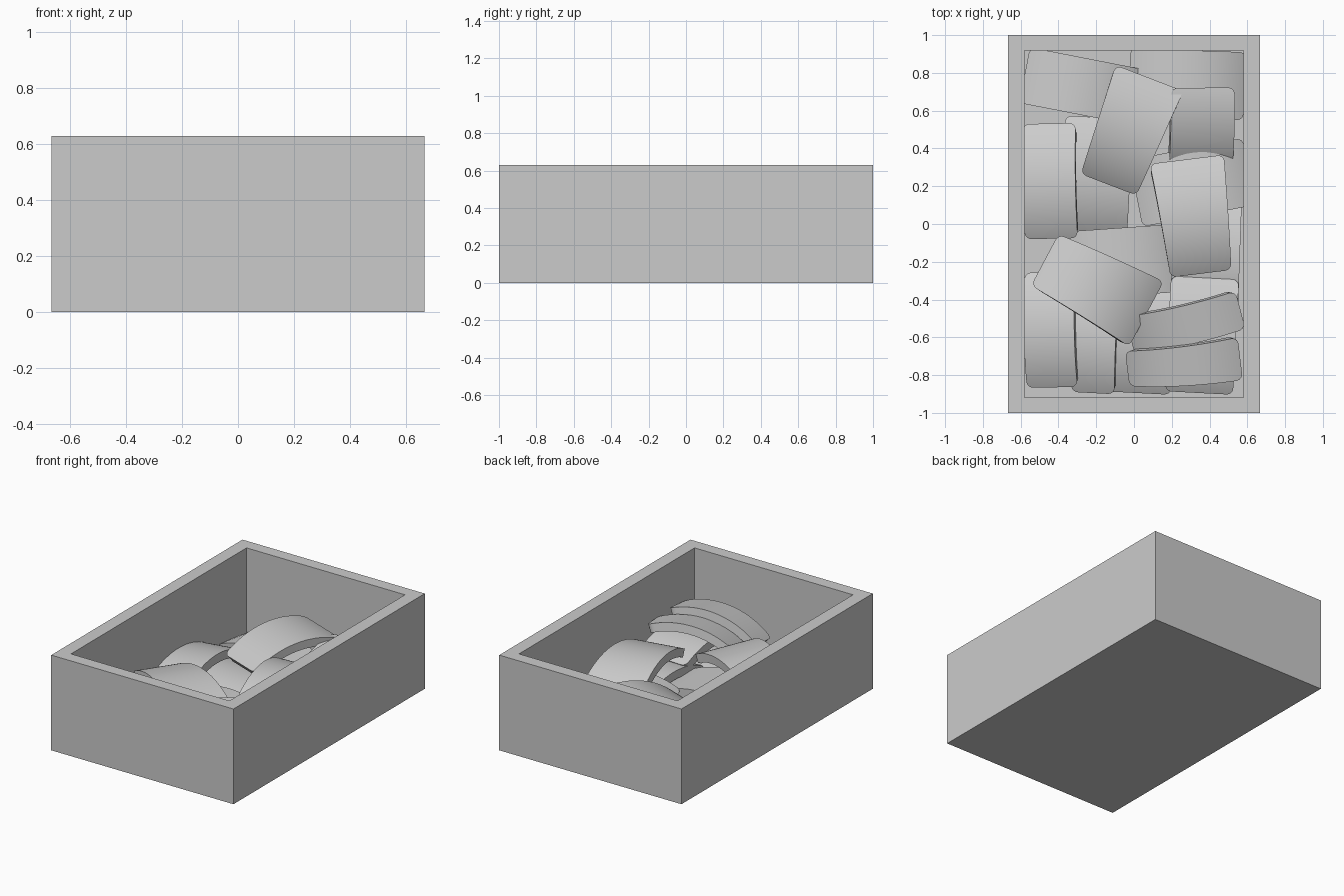
import bpy, bmesh, math
from mathutils import Matrix, Vector

cube = bpy.data.objects.get("Cube")
if cube:
    bpy.data.objects.remove(cube, do_unlink=True)

# Single plain grey for everything
grey = bpy.data.materials.new("plain_grey")
grey.use_nodes = True
grey.diffuse_color = (0.6, 0.6, 0.6, 1)
grey.node_tree.nodes["Principled BSDF"].inputs["Base Color"].default_value = (0.6, 0.6, 0.6, 1)

HALF_X, HALF_Y, HEIGHT = 0.667, 1.0, 0.63
WALL_X, WALL_Y, FLOOR = 0.087, 0.082, 0.04
LENGTH, THICK, SAG, ROUND = 0.61, 0.055, 0.085, 0.035


def add_object(name, bm):
    bmesh.ops.recalc_face_normals(bm, faces=bm.faces)
    mesh = bpy.data.meshes.new(name)
    bm.to_mesh(mesh)
    bm.free()
    mesh.materials.append(grey)
    obj = bpy.data.objects.new(name, mesh)
    bpy.context.collection.objects.link(obj)
    return obj


def board(name, size, centre):
    bm = bmesh.new()
    bmesh.ops.create_cube(bm, size=1)
    bmesh.ops.scale(bm, vec=size, verts=bm.verts)
    bmesh.ops.translate(bm, vec=centre, verts=bm.verts)
    return add_object(name, bm)


# Arched tile: crown at the origin, length along local x, rounded corners,
# wider at the +x end when taper is positive
def tile(name, centre, yaw, pitch=0, roll=0, width=0.36, taper=0, steps=28):
    bm = bmesh.new()
    half = LENGTH / 2
    radius = (half ** 2 + SAG ** 2) / (2 * SAG)
    reach = math.asin(half / radius)
    rings = []
    for i in range(steps + 1):
        t = math.sin(math.pi * (i / steps - 0.5))
        over = max(0, abs(t) * half - (half - ROUND))
        w = width / 2 * (1 + taper * t) - ROUND + math.sqrt(max(0, ROUND ** 2 - over ** 2))
        a = t * reach
        ring = []
        for r, y in ((radius, -w), (radius, w), (radius - THICK, w), (radius - THICK, -w)):
            ring.append(bm.verts.new((r * math.sin(a), y, r * math.cos(a) - radius)))
        rings.append(ring)
    for a, b in zip(rings, rings[1:]):
        for k in range(4):
            n = (k + 1) % 4
            bm.faces.new((a[k], a[n], b[n], b[k]))
    bm.faces.new(rings[0])
    bm.faces.new(rings[-1])
    turn = (Matrix.Rotation(math.radians(yaw), 4, 'Z')
            @ Matrix.Rotation(math.radians(pitch), 4, 'Y')
            @ Matrix.Rotation(math.radians(roll), 4, 'X'))
    bmesh.ops.transform(bm, matrix=Matrix.Translation(Vector(centre)) @ turn, verts=bm.verts)
    obj = add_object(name, bm)
    bpy.ops.object.select_all(action='DESELECT')
    obj.select_set(True)
    bpy.context.view_layer.objects.active = obj
    bpy.ops.object.shade_smooth_by_angle(angle=math.radians(35))


# Open box
inner_x, inner_y = HALF_X - WALL_X, HALF_Y - WALL_Y
for side, x_name, y_name in ((-1, "right_wall", "front_wall"), (1, "left_wall", "back_wall")):
    board(x_name, (WALL_X, 2 * HALF_Y, HEIGHT), (side * (HALF_X - WALL_X / 2), 0, HEIGHT / 2))
    board(y_name, (2 * inner_x, WALL_Y, HEIGHT), (0, side * (HALF_Y - WALL_Y / 2), HEIGHT / 2))
board("floor_panel", (2 * inner_x, 2 * inner_y, FLOOR), (0, 0, FLOOR / 2))

# Bottom layer of tiles
tile("back_right_tile", (-0.28, 0.73, 0.17), -11, width=0.3)
tile("back_left_tile", (0.28, 0.74, 0.16), -2)
tile("middle_right_tile", (-0.2, 0.26, 0.18), 87)
tile("middle_tile", (-0.06, -0.2, 0.2), 4)
tile("middle_left_tile", (0.38, -0.18, 0.2), 88)
tile("front_right_tile", (-0.45, -0.56, 0.21), 91, 0, -8, 0.27)
tile("front_middle_tile", (-0.21, -0.59, 0.18), 87, 0, -6, 0.23)
tile("front_inner_tile", (0.03, -0.59, 0.15), 87)
tile("front_left_tile", (0.36, -0.59, 0.28), 87)

# Upper layer of tiles
tile("side_tile", (-0.45, 0.23, 0.25), 91, 2, -5, 0.28)
tile("sloping_tile", (0.36, 0.41, 0.27), 87, -26, 8, 0.34)
tile("inner_tile", (0.31, 0.22, 0.26), 11)
tile("stacked_tile_middle", (0.26, -0.54, 0.36), 13, -10, 10, 0.21)
tile("stacked_tile_high", (0.25, -0.755, 0.37), 5, -10, 10, 0.21, 0.1)
tile("top_tile_back", (-0.03, 0.48, 0.38), 69, -7.5, 0, 0.35, 0.1)
tile("top_tile_front", (-0.2, -0.33, 0.37), -28, 1, -3, 0.35, 0.12)
tile("top_tile_left", (0.32, 0.04, 0.385), 97, 0, 2, 0.36, 0.1)
